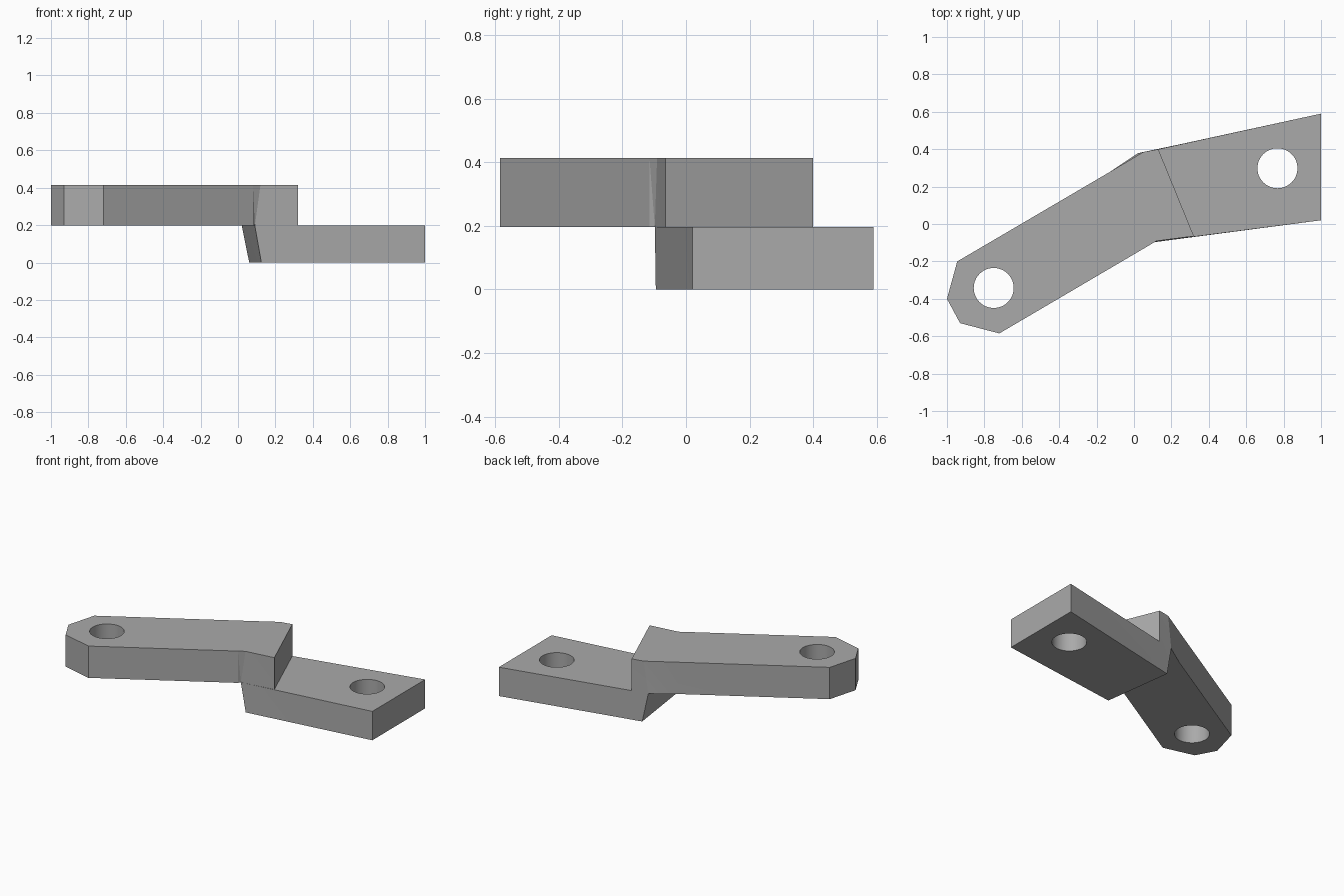
import bpy, bmesh, math

cube = bpy.data.objects.get("Cube")
if cube:
    bpy.data.objects.remove(cube, do_unlink=True)

grey = bpy.data.materials.new("plain_grey")
grey.use_nodes = True
GREY = (0.4, 0.4, 0.4, 1)
grey.diffuse_color = GREY
grey.node_tree.nodes["Principled BSDF"].inputs["Base Color"].default_value = GREY

STEP, TOP = 0.197, 0.414


def loft(name, low, high, z0, z1):
    """Solid between two clockwise outlines with equal point counts."""
    bm = bmesh.new()
    a = [bm.verts.new((x, y, z0)) for x, y in low]
    b = [bm.verts.new((x, y, z1)) for x, y in high]
    bm.faces.new(a)
    bm.faces.new(b[::-1])
    for i in range(len(a)):
        j = (i + 1) % len(a)
        bm.faces.new((a[i], b[i], b[j]))
        bm.faces.new((a[i], b[j], a[j]))
    bmesh.ops.recalc_face_normals(bm, faces=bm.faces)
    mesh = bpy.data.meshes.new(name)
    bm.to_mesh(mesh)
    bm.free()
    mesh.materials.append(grey)
    obj = bpy.data.objects.new(name, mesh)
    bpy.context.collection.objects.link(obj)
    return obj


def combine(target, other, operation):
    mod = target.modifiers.new(operation.lower(), "BOOLEAN")
    mod.operation, mod.solver, mod.object = operation, "EXACT", other
    bpy.context.view_layer.objects.active = target
    bpy.ops.object.modifier_apply(modifier=mod.name)
    bpy.data.objects.remove(other, do_unlink=True)


# Raised arm with chamfered end; the outline twists slightly at the bend
arm_end = [(-0.72, -0.585), (-0.93, -0.53), (-1, -0.4), (-0.945, -0.2), (-0.13, 0.278)]
arm_low = arm_end + [(0.02, 0.378), (0.13, 0.4), (0.32, -0.065), (0.09, -0.098), (0.08, -0.115)]
arm_high = arm_end + [(0.05, 0.385), (0.13, 0.4), (0.32, -0.065), (0.12, -0.091), (0.08, -0.115)]
bracket = loft("offset_bracket", arm_low, arm_high, STEP, TOP)

# Lower plate with a leaning inner wall
plate_end = [(1, 0.59), (1, 0.02)]
plate_low = [(0.06, 0.387), (0.25, 0.427)] + plate_end + [(0.125, -0.095)]
plate_high = [(0.02, 0.378), (0.13, 0.4)] + plate_end + [(0.09, -0.098)]
combine(bracket, loft("lower_plate", plate_low, plate_high, 0, STEP), "UNION")

# Bolt holes through both ends
for x, y in ((-0.75, -0.342), (0.767, 0.298)):
    ring = [(x + 0.107 * math.sin(k * math.tau / 48), y + 0.107 * math.cos(k * math.tau / 48))
            for k in range(48)]
    cutter = loft("hole_cutter", ring, ring, -0.2, 0.6)
    cutter.hide_render = True
    combine(bracket, cutter, "DIFFERENCE")

bpy.ops.object.select_all(action="DESELECT")
bracket.select_set(True)
bpy.context.view_layer.objects.active = bracket
bpy.ops.object.shade_smooth_by_angle(angle=math.radians(20))
